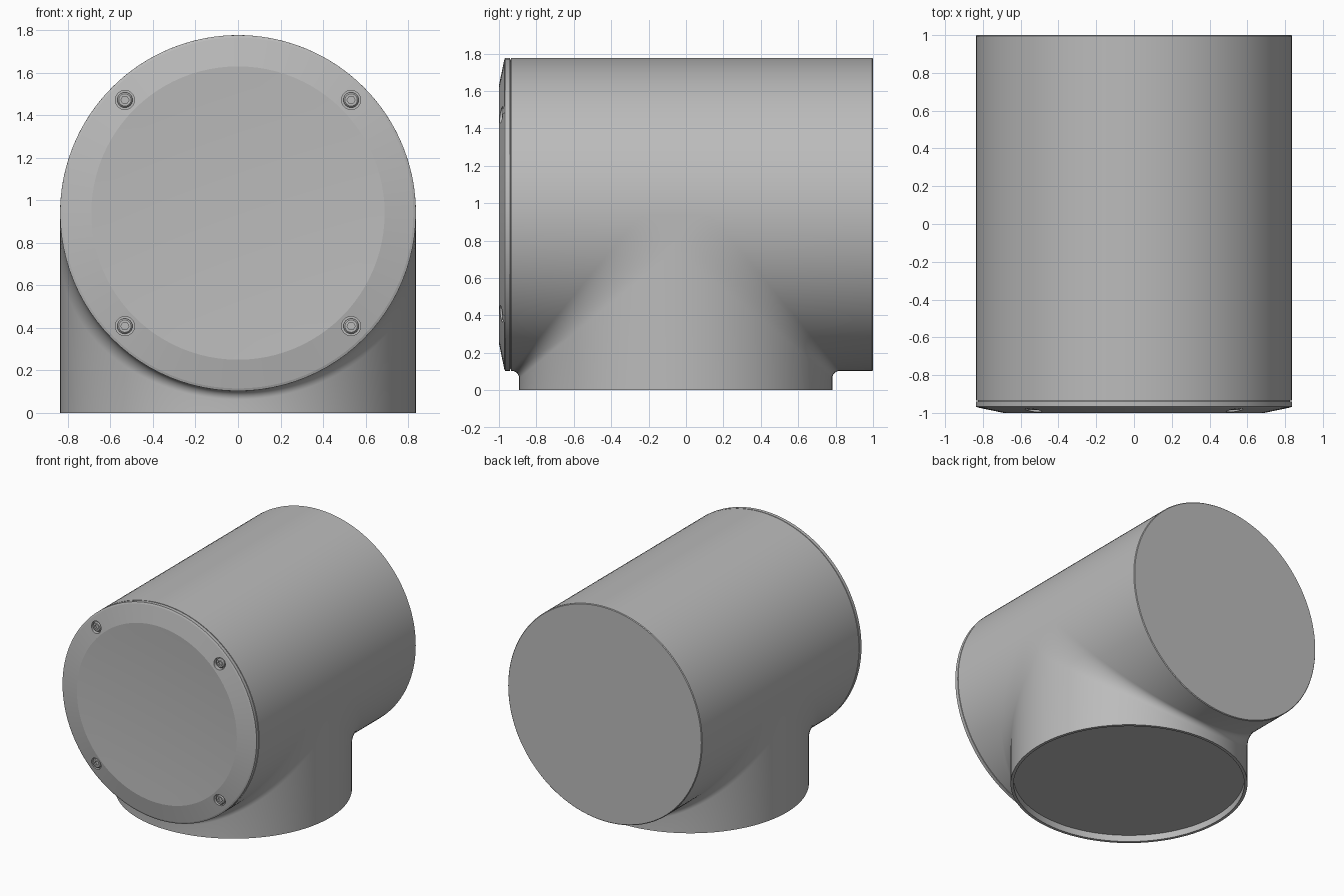
import bpy, bmesh, math
from mathutils import Vector, Matrix

cube = bpy.data.objects.get("Cube")
if cube:
    bpy.data.objects.remove(cube)

R = 0.837            # shared radius of barrel and neck
AXIS_Z = 0.94        # height of the barrel axis
NECK_Y = -0.055      # neck axis
FRONT, REAR = -0.935, 0.995
STEPS, ARC = 72, 10

grey = bpy.data.materials.new("plain grey")
grey.use_nodes = True
COLOUR = (0.5, 0.5, 0.5, 1)
grey.diffuse_color = COLOUR
grey.node_tree.nodes["Principled BSDF"].inputs["Base Color"].default_value = COLOUR


def finish(bm, name):
    obj = bpy.data.objects.new(name, bpy.data.meshes.new(name))
    bm.to_mesh(obj.data)
    bm.free()
    obj.data.materials.append(grey)
    bpy.context.collection.objects.link(obj)
    return obj


def activate(obj):
    bpy.ops.object.select_all(action='DESELECT')
    obj.select_set(True)
    bpy.context.view_layer.objects.active = obj


def smooth(obj, angle=20):
    activate(obj)
    bpy.ops.object.shade_smooth_by_angle(angle=math.radians(angle))


def lathe(name, profile, x, z, steps):
    """Revolve (radius, y) points around a front-to-back axis."""
    bm = bmesh.new()
    verts = [bm.verts.new((x + r, y, z)) for r, y in profile]
    edges = [bm.edges.new(pair) for pair in zip(verts, verts[1:])]
    bmesh.ops.spin(bm, geom=verts + edges, cent=(x, 0, z), axis=(0, 1, 0),
                   angle=math.tau, steps=steps)
    bmesh.ops.remove_doubles(bm, verts=bm.verts[:], dist=1e-5)
    bmesh.ops.recalc_face_normals(bm, faces=bm.faces[:])
    return finish(bm, name)


def cut(target, cutter):
    mod = target.modifiers.new("cut", 'BOOLEAN')
    mod.operation, mod.solver, mod.object = 'DIFFERENCE', 'EXACT', cutter
    cutter.hide_render = True
    activate(target)
    bpy.ops.object.modifier_apply(modifier=mod.name)
    bpy.data.objects.remove(cutter)


# Body: barrel and neck, joined by a fillet that widens up the sides
def fillet_radius(h):
    return 0.04 + 0.15 * (1 - h / R)


def lower_path(x, h, side):
    r = fillet_radius(h)
    yc, zc = NECK_Y + side * h, AXIS_Z - h
    points = [Vector((x, FRONT if side < 0 else REAR, zc))]
    for k in range(ARC + 1):
        a = math.pi / 2 * k / ARC
        points.append(Vector((x, yc + side * r * (1 - math.sin(a)),
                              zc - r * (1 - math.cos(a)))))
    return points + [Vector((x, yc, 0))]


def upper_path(x, h):
    r = fillet_radius(0)
    return [Vector((x, y, AXIS_Z + h)) for y in (FRONT, NECK_Y - r, NECK_Y + r, REAR)]


def add_sheet(bm, rows):
    grid = [[bm.verts.new(p) for p in row] for row in rows]
    for a, b in zip(grid, grid[1:]):
        for k in range(len(a) - 1):
            bm.faces.new((a[k], a[k + 1], b[k + 1], b[k]))


def find_cap(bm, direction):
    bm.faces.ensure_lookup_table()
    caps = [f for f in bm.faces if f.normal.dot(direction) > 0.99]
    return max(caps, key=lambda f: f.calc_area())


bm = bmesh.new()
stations = []
for i in range(STEPS + 1):
    t = math.pi * i / STEPS
    stations.append((-R * math.cos(t), R * math.sin(t) if 0 < i < STEPS else 0))
add_sheet(bm, [upper_path(x, h) for x, h in stations])
for side in (-1, 1):
    add_sheet(bm, [lower_path(x, h, side) for x, h in stations])
for x in (-R, R):                       # flat web where both cylinders touch
    front_arc = lower_path(x, 0, -1)[1:-1]
    rear_arc = lower_path(x, 0, 1)[1:-2]
    bm.faces.new([bm.verts.new(p) for p in front_arc + rear_arc[::-1]])
bmesh.ops.remove_doubles(bm, verts=bm.verts[:], dist=1e-5)
bmesh.ops.holes_fill(bm, edges=[e for e in bm.edges if e.is_boundary], sides=0)
bmesh.ops.recalc_face_normals(bm, faces=bm.faces[:])
bm.normal_update()

# Chamfered back end, recessed underside
bmesh.ops.inset_individual(bm, faces=[find_cap(bm, Vector((0, 1, 0)))],
                           thickness=0.005, depth=0.005)
base = find_cap(bm, Vector((0, 0, -1)))
bmesh.ops.inset_individual(bm, faces=[base], thickness=0.022, depth=0)
floor = bmesh.ops.extrude_discrete_faces(bm, faces=[base])["faces"][0]
bmesh.ops.translate(bm, verts=floor.verts[:], vec=(0, 0, 0.05))
smooth(finish(bm, "body"))

# Front cover: shallow dish, sloped rim and shadow gap
DISH_R, DISH_DEPTH = 0.69, 0.02
dish = [(DISH_R * k / 8, -1 + DISH_DEPTH * (1 - (k / 8) ** 2)) for k in range(9)]
rim = [(0.825, -0.972), (R, -0.967), (R, -0.941), (0.826, -0.939),
       (0.826, -0.932), (0, -0.932)]
cover = lathe("front_cover", dish + rim, 0, AXIS_Z, 96)

# Four socket screws sunk into the rim
for sx in (-1, 1):
    for sz in (-1, 1):
        x, z = sx * 0.532, AXIS_Z + sz * 0.532
        cut(cover, lathe("hole", [(0, -1.05), (0.045, -1.05), (0.045, -0.96),
                                  (0, -0.96)], x, z, 32))
        name = "screw_%s_%s" % ("upper" if sz > 0 else "lower",
                                "left" if sx > 0 else "right")
        screw = lathe(name, [(0, -0.955), (0.036, -0.955), (0.036, -0.977),
                             (0.029, -0.984), (0, -0.984)], x, z, 32)
        cut(screw, lathe("socket", [(0, -1.02), (0.019, -1.02), (0.019, -0.968),
                                    (0, -0.968)], x, z, 6))
        smooth(screw, 30)
smooth(cover, 10)
